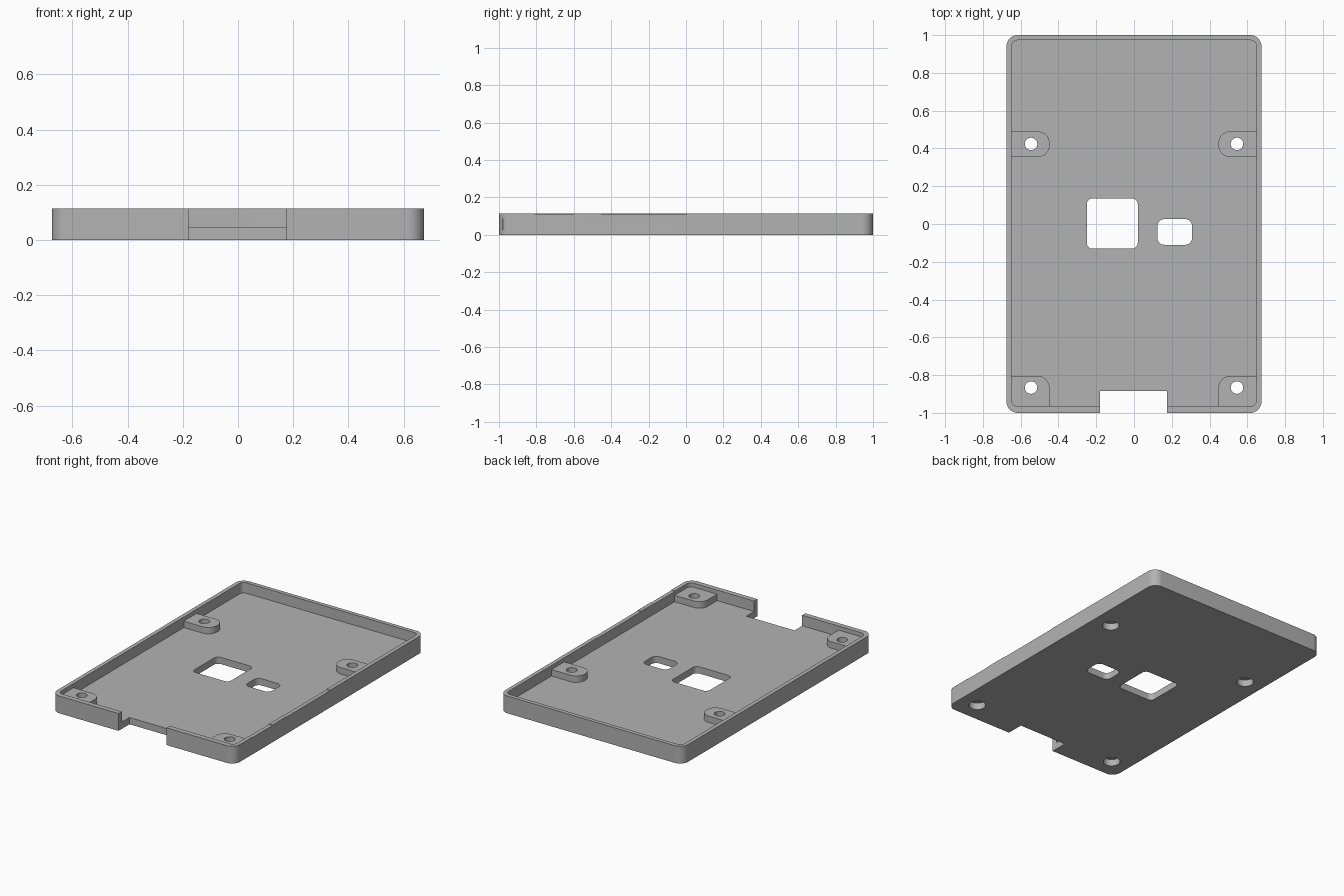
import bpy
from math import cos, sin, pi, radians

cube = bpy.data.objects.get("Cube")
if cube:
    bpy.data.objects.remove(cube, do_unlink=True)

grey = bpy.data.materials.new("plain grey")
grey.use_nodes = True
COLOUR = (0.45, 0.45, 0.45, 1)
grey.diffuse_color = COLOUR
grey.node_tree.nodes["Principled BSDF"].inputs["Base Color"].default_value = COLOUR


def prism(name, x0, x1, y0, y1, z0, z1, radii=(0, 0, 0, 0), steps=10):
    """Upright box; corner radii run counter-clockwise from (x1, y1)."""
    ring = []
    corners = [(x1, y1, -1, -1), (x0, y1, 1, -1), (x0, y0, 1, 1), (x1, y0, -1, 1)]
    for i, ((cx, cy, sx, sy), r) in enumerate(zip(corners, radii)):
        for k in range(steps + 1 if r else 1):
            a = pi / 2 * (i + k / steps)
            ring.append((cx + r * (sx + cos(a)), cy + r * (sy + sin(a))) if r else (cx, cy))
    n = len(ring)
    verts = [(x, y, z) for z in (z0, z1) for x, y in ring]
    faces = [list(range(n))[::-1], list(range(n, 2 * n))]
    faces += [[i, (i + 1) % n, n + (i + 1) % n, n + i] for i in range(n)]
    mesh = bpy.data.meshes.new(name)
    mesh.from_pydata(verts, [], faces)
    mesh.materials.append(grey)
    obj = bpy.data.objects.new(name, mesh)
    bpy.context.collection.objects.link(obj)
    return obj


def cylinder(name, x, y, r, z0, z1):
    bpy.ops.mesh.primitive_cylinder_add(vertices=40, radius=r, depth=z1 - z0,
                                        location=(x, y, (z0 + z1) / 2))
    obj = bpy.context.object
    obj.name = name
    return obj


def combine(target, tool, operation):
    tool.hide_render = True
    mod = target.modifiers.new(operation, "BOOLEAN")
    mod.object, mod.operation, mod.solver = tool, operation, "EXACT"
    bpy.context.view_layer.objects.active = target
    bpy.ops.object.modifier_apply(modifier=mod.name)
    bpy.data.objects.remove(tool, do_unlink=True)


HEIGHT, FLOOR, BOSS, OVER = 0.115, 0.045, 0.088, 0.2

# Tray: rounded block with a hollow
tray = prism("tray", -0.675, 0.675, -1, 1, 0, HEIGHT, [0.06] * 4)
combine(tray, prism("hollow", -0.648, 0.648, -0.966, 0.973, FLOOR, OVER, [0.032] * 4), "DIFFERENCE")

# Screw bosses, sunk slightly into the walls
for side in (-1, 1):
    xa, xb = sorted((side * 0.447, side * 0.66))
    for y0, y1, low in ((0.355, 0.49, 0.062), (-0.98, -0.805, 0)):
        radii = (0, 0.062, low, 0) if side > 0 else (0.062, 0, 0, low)
        combine(tray, prism("boss", xa, xb, y0, y1, FLOOR - 0.02, BOSS, radii), "UNION")

# Screw holes with wider recesses underneath
for x in (-0.545, 0.545):
    for y in (0.424, -0.866):
        combine(tray, cylinder("screw_hole", x, y, 0.033, -0.1, OVER), "DIFFERENCE")
        combine(tray, cylinder("head_recess", x, y, 0.052, -0.1, FLOOR), "DIFFERENCE")

# Floor windows, front notch and shallow dips in the left rim
cutouts = [
    ("large_window", -0.25, 0.02, -0.13, 0.135, -0.1, OVER, [0.03] * 4),
    ("small_window", 0.125, 0.307, -0.11, 0.026, -0.1, OVER, [0.035] * 4),
    ("front_notch", -0.18, 0.175, -1.1, -0.885, -0.1, OVER),
    ("rim_dip", 0.64, 0.7, -0.81, -0.6, HEIGHT - 0.003, OVER),
    ("rim_dip", 0.64, 0.7, -0.455, 0.005, HEIGHT - 0.003, OVER),
]
for cut in cutouts:
    combine(tray, prism(*cut), "DIFFERENCE")

# Single grey finish, smooth round corners with crisp edges
tray.data.materials.clear()
tray.data.materials.append(grey)
for face in tray.data.polygons:
    face.material_index = 0
bpy.ops.object.select_all(action="DESELECT")
tray.select_set(True)
bpy.context.view_layer.objects.active = tray
bpy.ops.object.shade_smooth_by_angle(angle=radians(30))
